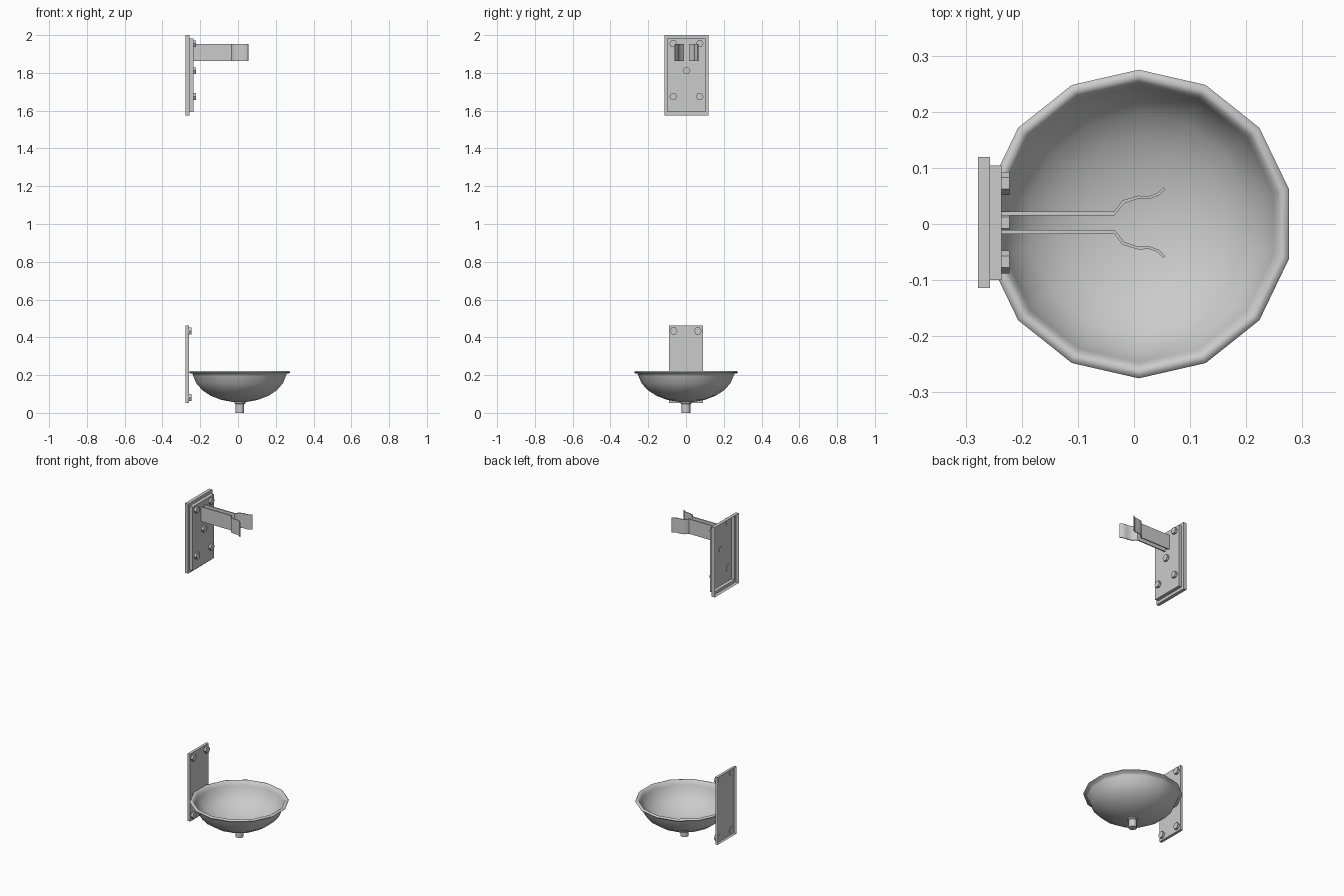
import bpy, bmesh, math

if "Cube" in bpy.data.objects:
    bpy.data.objects.remove(bpy.data.objects["Cube"])

CY = 0.0025  # lateral centre of the brackets


def make_object(name, verts, faces, smooth=None, fix=False):
    mesh = bpy.data.meshes.new(name)
    mesh.from_pydata(verts, [], faces)
    if fix:
        bm = bmesh.new()
        bm.from_mesh(mesh)
        bmesh.ops.recalc_face_normals(bm, faces=bm.faces)
        bm.to_mesh(mesh)
        bm.free()
    obj = bpy.data.objects.new(name, mesh)
    bpy.context.collection.objects.link(obj)
    if smooth:
        bpy.context.view_layer.objects.active = obj
        obj.select_set(True)
        bpy.ops.object.shade_smooth_by_angle(angle=math.radians(smooth))
        obj.select_set(False)
    return obj


def lathe(name, profile, sides, cx, cy, start, smooth):
    """Revolve (radius, z) points; both ends are capped."""
    verts, faces = [], []
    for r, z in profile:
        for i in range(sides):
            a = start + math.tau * i / sides
            verts.append((cx + r * math.cos(a), cy + r * math.sin(a), z))
    for k in range(len(profile) - 1):
        for i in range(sides):
            j = (i + 1) % sides
            faces.append((k * sides + i, k * sides + j,
                          (k + 1) * sides + j, (k + 1) * sides + i))
    last = (len(profile) - 1) * sides
    faces.append(tuple(reversed(range(sides))))
    faces.append(tuple(last + i for i in range(sides)))
    return make_object(name, verts, faces, smooth)


def open_plate(name, loops, cy):
    """Stepped plate with an open back; loops are (x, half width, z low, z high)."""
    verts, faces = [], []
    for x, w, z0, z1 in loops:
        verts += [(x, cy - w, z0), (x, cy + w, z0), (x, cy + w, z1), (x, cy - w, z1)]
    for k in range(len(loops) - 1):
        for i in range(4):
            j = (i + 1) % 4
            faces.append((4 * k + i, 4 * k + j, 4 * k + 4 + j, 4 * k + 4 + i))
    n = 4 * (len(loops) - 1)
    faces.append((n, n + 1, n + 2, n + 3))
    return make_object(name, verts, faces)


def bolt(name, x0, x1, y, z, r=0.0205):
    """Hexagonal bolt head pointing along x."""
    verts = [(x, y + r * math.cos(i * math.pi / 3), z + r * math.sin(i * math.pi / 3))
             for x in (x0, x1) for i in range(6)]
    faces = [(i, (i + 1) % 6, 6 + (i + 1) % 6, 6 + i) for i in range(6)]
    faces += [tuple(reversed(range(6))), tuple(range(6, 12))]
    return make_object(name, verts, faces)


def prong(name, side):
    """Upright strip following a bent path seen from above."""
    path = [(-0.236, 0.0165, 0.0035), (-0.035, 0.0165, 0.0035), (-0.019, 0.037, 0.003),
            (0.008, 0.0455, 0.0025), (0.027, 0.0445, 0.0025), (0.043, 0.0505, 0.0025),
            (0.054, 0.061, 0.0025)]
    z0, z1 = 1.862, 1.952
    verts, faces = [], []
    for i, (x, y, t) in enumerate(path):
        a, b = path[max(i - 1, 0)], path[min(i + 1, len(path) - 1)]
        dx, dy = b[0] - a[0], b[1] - a[1]
        d = math.hypot(dx, dy)
        nx, ny = -dy / d * t, dx / d * t
        for s, z in ((1, z0), (1, z1), (-1, z1), (-1, z0)):
            verts.append((x + s * nx, CY + side * (y + s * ny), z))
    for k in range(len(path) - 1):
        for i in range(4):
            j = (i + 1) % 4
            faces.append((4 * k + i, 4 * k + j, 4 * k + 4 + j, 4 * k + 4 + i))
    n = 4 * (len(path) - 1)
    faces += [(3, 2, 1, 0), (n, n + 1, n + 2, n + 3)]
    return make_object(name, verts, faces, smooth=50, fix=True)


# Basin: outer half ellipse, rolled rim, inner half ellipse
angles = [math.radians(a) for a in (8, 23, 38, 53, 68, 82)]
outer = [(0.254 * math.sin(a), 0.218 - 0.162 * math.cos(a)) for a in angles]
rim = [(0.257, 0.208), (0.270, 0.210), (0.275, 0.215), (0.270, 0.221),
       (0.262, 0.222), (0.254, 0.217)]
inner = [(0.249 * math.sin(a), 0.218 - 0.156 * math.cos(a)) for a in reversed(angles)]
lathe("basin", outer + rim + inner, 14, 0.0085, 0.0, math.pi / 2, 60)

# Drain pipe under the basin
lathe("drain_pipe", [(0.023, 0.0), (0.023, 0.046), (0.029, 0.05), (0.029, 0.06)],
      12, 0.0095, 0.0, 0.0, 40)

# Lower wall plate and its bolts
open_plate("lower_wall_plate", [(-0.277, 0.09, 0.052, 0.463),
                                (-0.260, 0.09, 0.052, 0.463)], -0.001)
for y in (-0.065, 0.063):
    for z in (0.082, 0.434):
        bolt("lower_bolt", -0.262, -0.247, y, z)

# Upper stepped wall plate and its bolts
open_plate("upper_wall_plate", [(-0.278, 0.117, 1.575, 2.0), (-0.257, 0.117, 1.575, 2.0),
                                (-0.257, 0.102, 1.593, 1.982),
                                (-0.236, 0.102, 1.593, 1.982)], CY)
for y, z in ((-0.07, 1.955), (0.07, 1.955), (0, 1.812), (-0.07, 1.675), (0.07, 1.675)):
    bolt("upper_bolt", -0.238, -0.222, CY + y, z)

# Pair of gripping prongs
for side, label in ((1, "left"), (-1, "right")):
    prong("prong_" + label, side)
